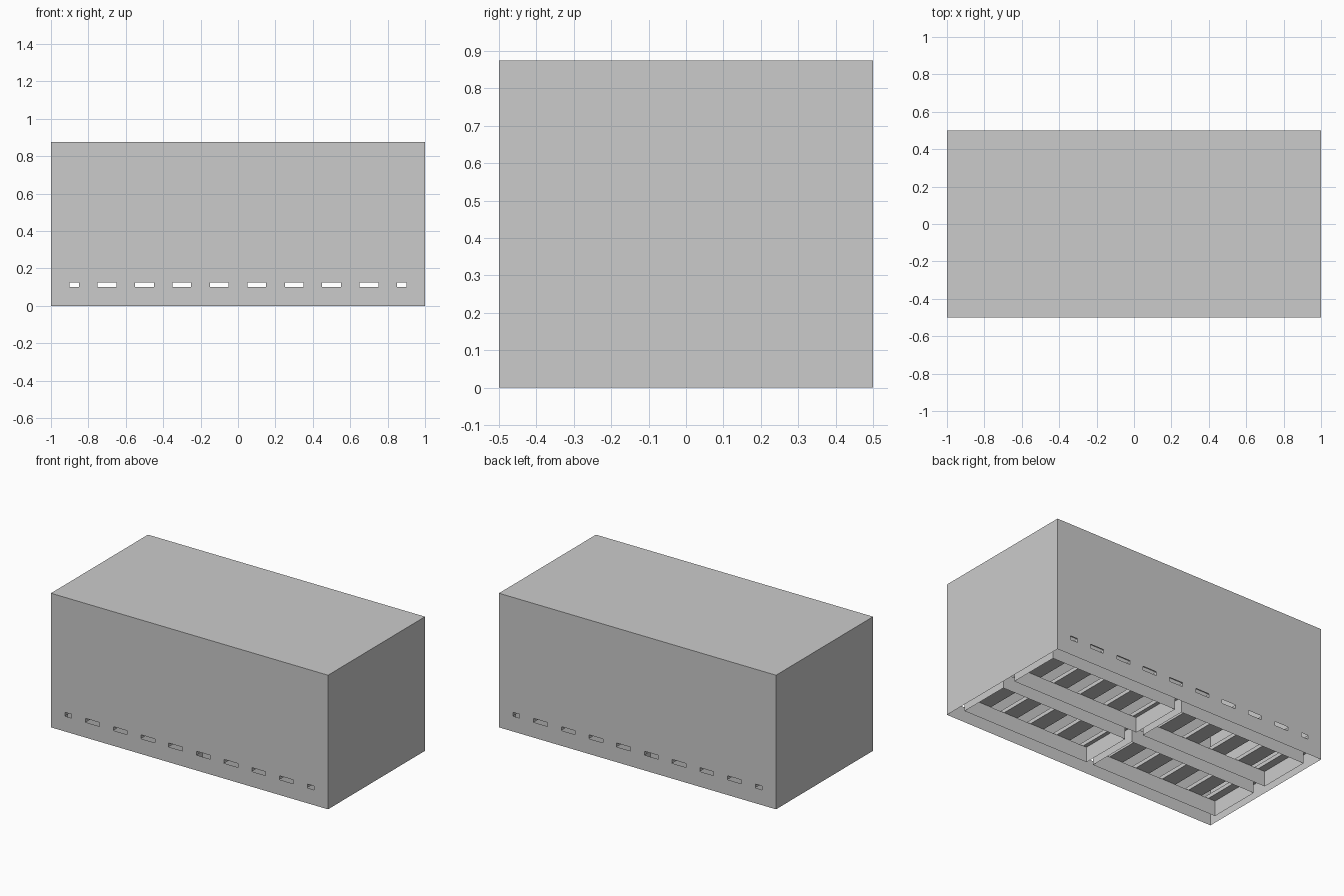
import bpy, bmesh

if "Cube" in bpy.data.objects:
    bpy.data.objects.remove(bpy.data.objects["Cube"])


def make_box(name, x, y, z, top=True, bottom=True):
    """Axis-aligned box; top and bottom can be left open for thin sheet parts."""
    bm = bmesh.new()
    bmesh.ops.create_cube(bm, size=1)
    for v in bm.verts:
        for i, (lo, hi) in enumerate((x, y, z)):
            v.co[i] = lo if v.co[i] < 0 else hi
    bm.normal_update()
    drop = [f for f in bm.faces
            if (f.normal.z > 0.5 and not top) or (f.normal.z < -0.5 and not bottom)]
    bmesh.ops.delete(bm, geom=drop, context='FACES_ONLY')
    mesh = bpy.data.meshes.new(name)
    bm.to_mesh(mesh)
    bm.free()
    ob = bpy.data.objects.new(name, mesh)
    bpy.context.collection.objects.link(ob)
    return ob


# Hollow upper body, open underneath
make_box("body_shell", (-1, 1), (-0.5, 0.5), (0.125, 0.875), bottom=False)

# Thin skirt around the base
make_box("base_skirt", (-1, 1), (-0.5, 0.5), (0, 0.1), top=False, bottom=False)

# Floor slats across the depth; the gaps between them form the slots
centres = [-0.95] + [-0.8 + 0.2 * i for i in range(9)] + [0.95]
for i, c in enumerate(centres):
    make_box(f"floor_slat_{i + 1}", (c - 0.05, c + 0.05), (-0.5, 0.5), (0.1, 0.125))

# Four thin-walled open frames beneath the slats
for sx in (-1, 1):
    for sy in (-1, 1):
        name = f"under_frame_{'right' if sx > 0 else 'left'}_{'back' if sy > 0 else 'front'}"
        make_box(name, sorted((sx * 0.025, sx * 0.95)), sorted((sy * 0.05, sy * 0.4)),
                 (0, 0.1), top=False, bottom=False)
